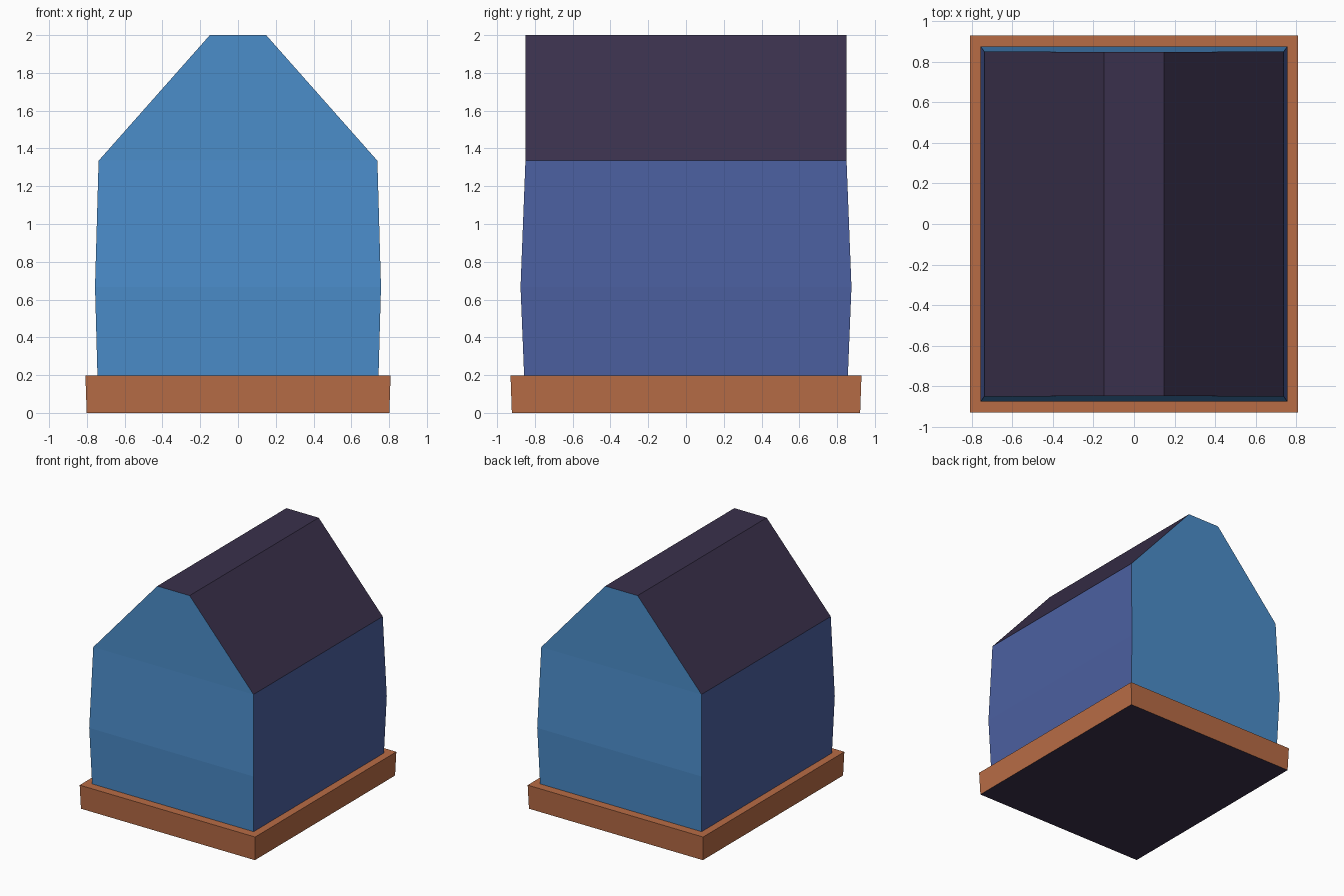
import bpy, bmesh

if "Cube" in bpy.data.objects:
    bpy.data.objects.remove(bpy.data.objects["Cube"])


def material(name, rgb):
    m = bpy.data.materials.new(name)
    m.diffuse_color = (*rgb, 1.0)
    m.use_nodes = True
    m.node_tree.nodes["Principled BSDF"].inputs["Base Color"].default_value = m.diffuse_color
    return m


sky_blue = material("sky blue", (0.071, 0.266, 0.591))
indigo = material("indigo blue", (0.071, 0.117, 0.356))
clay = material("clay orange", (0.479, 0.150, 0.060))
dark_plum = material("dark plum", (0.042, 0.030, 0.072))


def loft(name, rings, mats, rule, bottom=False, top=False):
    """Stack rectangles (half x, half y, z) and colour the faces by normal."""
    bm = bmesh.new()
    loops = [[bm.verts.new((sx * hx, sy * hy, z))
              for sx, sy in ((-1, -1), (1, -1), (1, 1), (-1, 1))]
             for hx, hy, z in rings]
    for lo, hi in zip(loops, loops[1:]):
        for i in range(4):
            j = (i + 1) % 4
            bm.faces.new((lo[i], lo[j], hi[j], hi[i]))
    if bottom:
        bm.faces.new(loops[0][::-1])
    if top:
        bm.faces.new(loops[-1])
    bm.normal_update()
    for f in bm.faces:
        f.material_index = rule(f.normal)
    mesh = bpy.data.meshes.new(name)
    bm.to_mesh(mesh)
    bm.free()
    for m in mats:
        mesh.materials.append(m)
    obj = bpy.data.objects.new(name, mesh)
    bpy.context.collection.objects.link(obj)
    return obj


# Foundation slab, slightly flared, with a dark underside
loft("foundation", [(0.801, 0.922, 0.0), (0.808, 0.929, 0.197)],
     [clay, dark_plum], lambda n: 1 if n.z < -0.5 else 0,
     bottom=True, top=True)

# Bulging walls: light front and back, darker sides
loft("walls", [(0.744, 0.857, 0.197), (0.757, 0.876, 0.667), (0.738, 0.850, 1.335)],
     [sky_blue, indigo], lambda n: 1 if abs(n.x) > abs(n.y) else 0)

# Flat-topped roof with light gable ends
loft("roof", [(0.738, 0.850, 1.335), (0.149, 0.849, 2.0)],
     [sky_blue, dark_plum], lambda n: 1 if n.z > 0.3 else 0, top=True)
